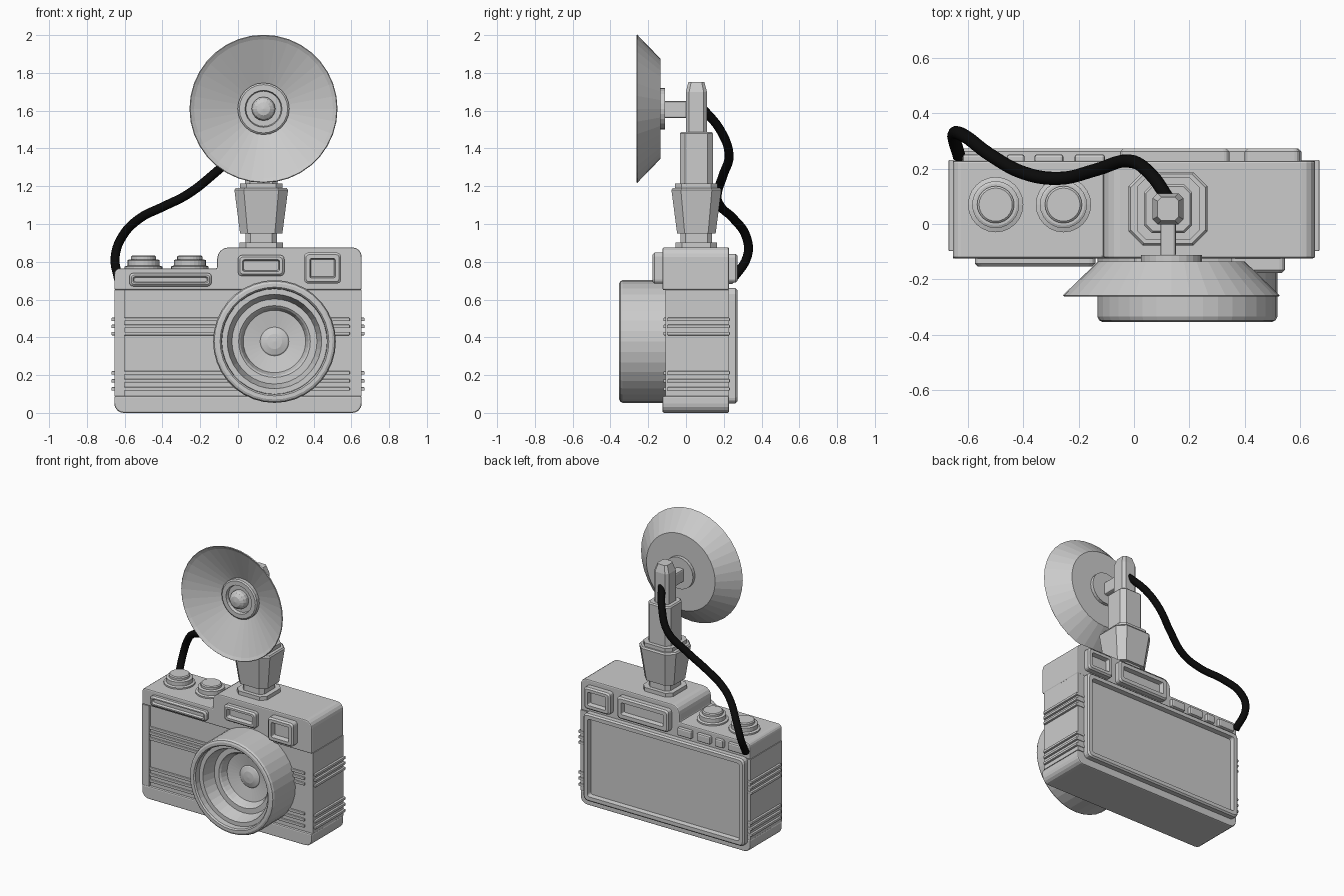
import bpy, bmesh, math
from mathutils import Vector

if "Cube" in bpy.data.objects:
    bpy.data.objects.remove(bpy.data.objects["Cube"])


def finish(name, bm, bevel=0.0, segs=2):
    bmesh.ops.remove_doubles(bm, verts=bm.verts, dist=1e-5)
    bmesh.ops.recalc_face_normals(bm, faces=bm.faces)
    me = bpy.data.meshes.new(name)
    bm.to_mesh(me)
    bm.free()
    ob = bpy.data.objects.new(name, me)
    bpy.context.collection.objects.link(ob)
    if bevel:
        m = ob.modifiers.new("bevel", 'BEVEL')
        m.width, m.segments = bevel, segs
        m.limit_method, m.angle_limit = 'ANGLE', math.radians(50)
    return ob


def loft(name, rings, bevel=0.0):
    """Skin a list of equal-length vertex rings and cap both ends."""
    bm = bmesh.new()
    vs = [[bm.verts.new(p) for p in r] for r in rings]
    n = len(rings[0])
    for a, b in zip(vs, vs[1:]):
        for i in range(n):
            j = (i + 1) % n
            bm.faces.new((a[i], a[j], b[j], b[i]))
    bm.faces.new(vs[0])
    bm.faces.new(vs[-1])
    return finish(name, bm, bevel)


def rounded(corners, n=4):
    """Outline from (x, z, radius) corners, rounded where radius > 0."""
    out = []
    for i, (x, z, r) in enumerate(corners):
        p = Vector((x, z))
        if r == 0:
            out.append(p)
            continue
        a = p + (Vector(corners[i - 1][:2]) - p).normalized() * r
        b = p + (Vector(corners[(i + 1) % len(corners)][:2]) - p).normalized() * r
        c = a + b - p
        for k in range(n + 1):
            t = k / n * math.pi / 2
            out.append(c + (a - c) * math.cos(t) + (b - c) * math.sin(t))
    return out


def prism(name, corners, y0, y1, bevel=0.0):
    o = rounded(corners)
    return loft(name, [[(p.x, y, p.y) for p in o] for y in (y0, y1)], bevel)


def box(name, x0, x1, y0, y1, z0, z1, bevel=0.0):
    c = [(x0, z0, 0), (x1, z0, 0), (x1, z1, 0), (x0, z1, 0)]
    return prism(name, c, y0, y1, bevel)


def frame(name, x0, x1, z0, z1, y_in, y_out, rim, depth, r=0.02):
    """Rounded block whose outer face carries a recessed panel."""
    s = 1 if y_out > y_in else -1

    def ring(inset, y):
        c = [(x0 + inset, z0 + inset), (x1 - inset, z0 + inset),
             (x1 - inset, z1 - inset), (x0 + inset, z1 - inset)]
        return [(p.x, y, p.y) for p in rounded([(a, b, max(r - inset * .4, .006)) for a, b in c], 3)]
    return loft(name, [ring(0, y_in), ring(0, y_out - s * .01), ring(.01, y_out), ring(rim, y_out),
                       ring(rim + .006, y_out - s * depth)])


def lathe(name, profile, centre, axis, segs=32):
    """Revolve (radius, height) points round the z or y axis."""
    rings = []
    for r, h in profile:
        ring = []
        for i in range(segs):
            t = 2 * math.pi * i / segs
            u, v = r * math.cos(t), r * math.sin(t)
            ring.append(Vector(centre) + Vector((u, v, h) if axis == 'z' else (u, h, v)))
        rings.append(ring)
    return loft(name, rings)


def octagon(name, sections, cx=.123, cy=.055):
    """Chamfered square column from (z, half x, half y, chamfer) sections."""
    return loft(name, [[(cx + x, cy + y, z) for x, y in (
        (a - c, -b), (a, c - b), (a, b - c), (a - c, b),
        (c - a, b), (-a, b - c), (-a, c - b), (c - a, -b))] for z, a, b, c in sections])


# Body: base, middle and stepped top cover
W, F, B = .655, -.124, .228
prism("base_cover", [(-W, 0, .05), (W, 0, .05), (W, .09, 0), (-W, .09, 0)], F, B, .008)
box("body_middle", -W, W, -.108, B, .09, .65)
box("grip_strip", -W, -.60, F, -.10, .09, .65)
prism("top_cover", [(-W, .65, 0), (W, .65, 0), (W, .876, .05), (-.11, .876, .06),
                    (-.11, .765, 0), (-W, .765, .03)], F, B, .008)

# Ribs round the sides and across the front
for i, z in enumerate((.495, .458, .42, .212, .17, .127)):
    box(f"side_rib_{i}", -.67, .67, -.098, .232, z - .009, z + .009, .004)
    box(f"front_rib_{i}", -.655, .592, -.12, -.10, z - .009, z + .009, .004)

# Front windows
frame("front_long_window", -.575, -.14, .67, .74, -.12, -.153, .018, .015)
frame("front_finder_window", 0, .245, .725, .835, -.12, -.16, .024, .03)
frame("front_square_window", .35, .545, .685, .848, -.12, -.177, .03, .035)

# Back door, windows and buttons
frame("back_door", -.635, .605, .05, .66, .22, .272, .035, .03, .03)
frame("back_wide_window", -.05, .345, .69, .842, .22, .272, .035, .03)
frame("back_square_window", .40, .60, .69, .842, .22, .272, .03, .03)
for i, (a, b) in enumerate(((-.215, -.105), (-.36, -.255), (-.46, -.395), (-.62, -.495))):
    box(f"back_button_{i}", a, b, .22, .252, .682, .738, .01)

# Top dials
for i, x in enumerate((-.50, -.255)):
    lathe(f"dial_{i}", [(.1, .75), (.1, .775), (.085, .78), (.085, .808), (.076, .812),
                        (.067, .812), (.067, .827), (.06, .833)], (x, .07, 0), 'z', 24)

# Lens barrel with stepped funnel
lathe("lens", [(.325, -.10), (.325, -.335), (.319, -.348), (.307, -.354), (.288, -.354),
               (.28, -.345), (.278, -.305), (.25, -.305), (.225, -.215), (.19, -.215),
               (.18, -.205), (.165, -.16), (.076, -.145), (.07, -.15), (.04, -.16),
               (0, -.163)], (.193, 0, .378), 'y', 36)

# Flash stand
octagon("shoe_plate", [(.87, .115, .11, .035), (.902, .115, .11, .035)])
octagon("shoe_neck", [(.90, .083, .083, .025), (.955, .083, .083, .025)])
octagon("flash_grip", [(.95, .112, .102, .04), (1.18, .142, .132, .05), (1.19, .135, .125, .048)])
octagon("grip_cap", [(1.185, .113, .113, .035), (1.215, .113, .113, .035)])
octagon("flash_column", [(1.21, .087, .087, .028), (1.48, .087, .087, .028), (1.488, .08, .08, .025)])
octagon("flash_head", [(1.48, .056, .056, .018), (1.70, .056, .056, .018), (1.752, .038, .042, .014)])
box("reflector_arm", .095, .151, -.12, .03, 1.56, 1.65, .01)

# Reflector dish, hub and bulb
C = (.135, 0, 1.61)
lathe("reflector_mount", [(.11, -.112), (.11, -.142)], C, 'y', 24)
lathe("reflector_dish", [(0, -.135), (.265, -.135), (.392, -.258), (.388, -.262), (.368, -.25),
                         (.13, -.15), (0, -.15)], C, 'y', 36)
lathe("bulb_hub", [(.137, -.14), (.137, -.178), (.128, -.185), (.098, -.185), (.093, -.165),
                   (.06, -.165)], C, 'y', 24)
lathe("bulb", [(.063, -.16), (.063, -.19), (.055, -.208), (.035, -.222), (0, -.227)], C, 'y', 16)

# Black flash cable
path = [(.124, .09, 1.61), (.06, .18, 1.50), (-.02, .228, 1.37), (-.14, .195, 1.255),
        (-.27, .165, 1.155), (-.40, .185, 1.09), (-.52, .25, 1.03), (-.615, .32, .93),
        (-.65, .325, .83), (-.632, .245, .705)]
cu = bpy.data.curves.new("flash_cable", 'CURVE')
cu.dimensions = '3D'
cu.bevel_depth, cu.bevel_resolution, cu.resolution_u = .024, 3, 5
cu.use_fill_caps = True
sp = cu.splines.new('BEZIER')
sp.bezier_points.add(len(path) - 1)
for bp, p in zip(sp.bezier_points, path):
    bp.co = p
    bp.handle_left_type = bp.handle_right_type = 'AUTO'
cable = bpy.data.objects.new("flash_cable", cu)
bpy.context.collection.objects.link(cable)
black = bpy.data.materials.new("black")
black.diffuse_color = (.003, .003, .003, 1)
black.use_nodes = True
black.node_tree.nodes["Principled BSDF"].inputs["Base Color"].default_value = black.diffuse_color
cu.materials.append(black)
